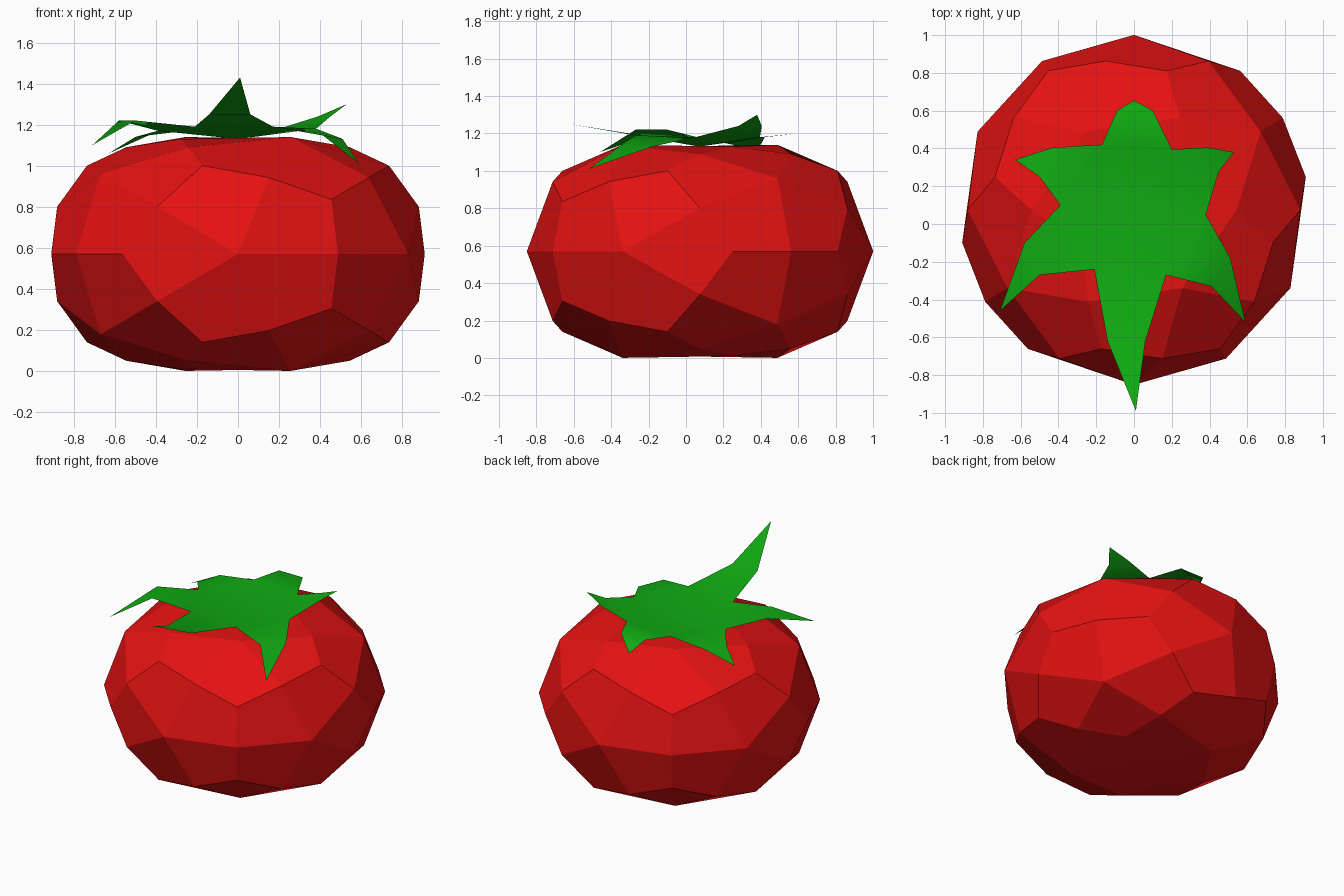
import bpy, bmesh, math
from mathutils import Vector, Matrix

if "Cube" in bpy.data.objects:
    bpy.data.objects.remove(bpy.data.objects["Cube"])


def finish(bm, name, color, smooth):
    bm.normal_update()
    for f in bm.faces:
        f.smooth = smooth
    mesh = bpy.data.meshes.new(name)
    bm.to_mesh(mesh)
    bm.free()
    obj = bpy.data.objects.new(name, mesh)
    bpy.context.collection.objects.link(obj)
    mat = bpy.data.materials.new(name + "_color")
    mat.diffuse_color = (*color, 1)
    mat.use_nodes = True
    mat.node_tree.nodes["Principled BSDF"].inputs["Base Color"].default_value = mat.diffuse_color
    mesh.materials.append(mat)
    return obj


# Fruit: icosahedron split into a 60-quad ball, flattened, with dimpled poles
phi = (1 + math.sqrt(5)) / 2
ico = bmesh.new()
for s in (-1, 1):
    for t in (-phi, phi):
        for p in ((t, s, 0), (0, t, s), (s, 0, t)):
            ico.verts.new(p)
bmesh.ops.convex_hull(ico, input=ico.verts[:])

turn = Matrix.Rotation(-math.atan(phi), 3, 'Z')
center = Vector((0, 0.075, 0.57))
heights = ((0, 0), (0.6, 0.447), (0.809, 0.52), (0.851, 0.57), (0.934, 0.56), (1.001, 0.54))


def flatten(c):
    for (a, za), (b, zb) in zip(heights, heights[1:]):
        if abs(c) <= b:
            return math.copysign(za + (zb - za) * (abs(c) - a) / (b - a), c)
    return math.copysign(0.54, c)


def shaped(v):
    v = turn @ v.normalized()
    return center + Vector((v.x * 0.926, v.y * 0.926, flatten(v.z)))


bm = bmesh.new()
for f in ico.faces:
    c = [v.co for v in f.verts]
    mid = c[0] + c[1] + c[2]
    for i in range(3):
        quad = (c[i], c[i] + c[(i + 1) % 3], mid, c[i] + c[i - 1])
        bm.faces.new([bm.verts.new(shaped(p)) for p in quad])
ico.free()
bmesh.ops.remove_doubles(bm, verts=bm.verts[:], dist=0.001)
bmesh.ops.recalc_face_normals(bm, faces=bm.faces[:])
finish(bm, "fruit", (0.78, 0.006, 0.006), False)

# Leaf crown: per leaf, the notch before it, side point, tip, side point
leaves = [
    ((-0.21, -0.24, 1.19), (-0.14, -0.62, 1.25), (0.01, -0.99, 1.43), (0.06, -0.62, 1.25)),
    ((0.17, -0.27, 1.19), (0.41, -0.33, 1.15), (0.59, -0.52, 1.01), (0.51, -0.18, 1.13)),
    ((0.38, 0.05, 1.18), (0.45, 0.28, 1.24), (0.53, 0.38, 1.30), (0.39, 0.405, 1.24)),
    ((0.20, 0.395, 1.18), (0.10, 0.60, 1.20), (0.0, 0.655, 1.10), (-0.09, 0.60, 1.20)),
    ((-0.17, 0.42, 1.18), (-0.43, 0.405, 1.15), (-0.63, 0.34, 1.06), (-0.50, 0.25, 1.14)),
    ((-0.39, 0.10, 1.17), (-0.58, -0.10, 1.22), (-0.71, -0.46, 1.10), (-0.50, -0.27, 1.22)),
]
bm = bmesh.new()
hub = bm.verts.new((0, 0.07, 1.13))
rows = [[bm.verts.new(p) for p in leaf] for leaf in leaves]
for i, (notch, side_a, tip, side_b) in enumerate(rows):
    nxt = rows[(i + 1) % len(rows)][0]
    bm.faces.new((hub, notch, nxt))
    bm.faces.new((notch, side_a, side_b, nxt))
    bm.faces.new((side_a, tip, side_b))
finish(bm, "leaf_crown", (0.005, 0.4, 0.006), True)
